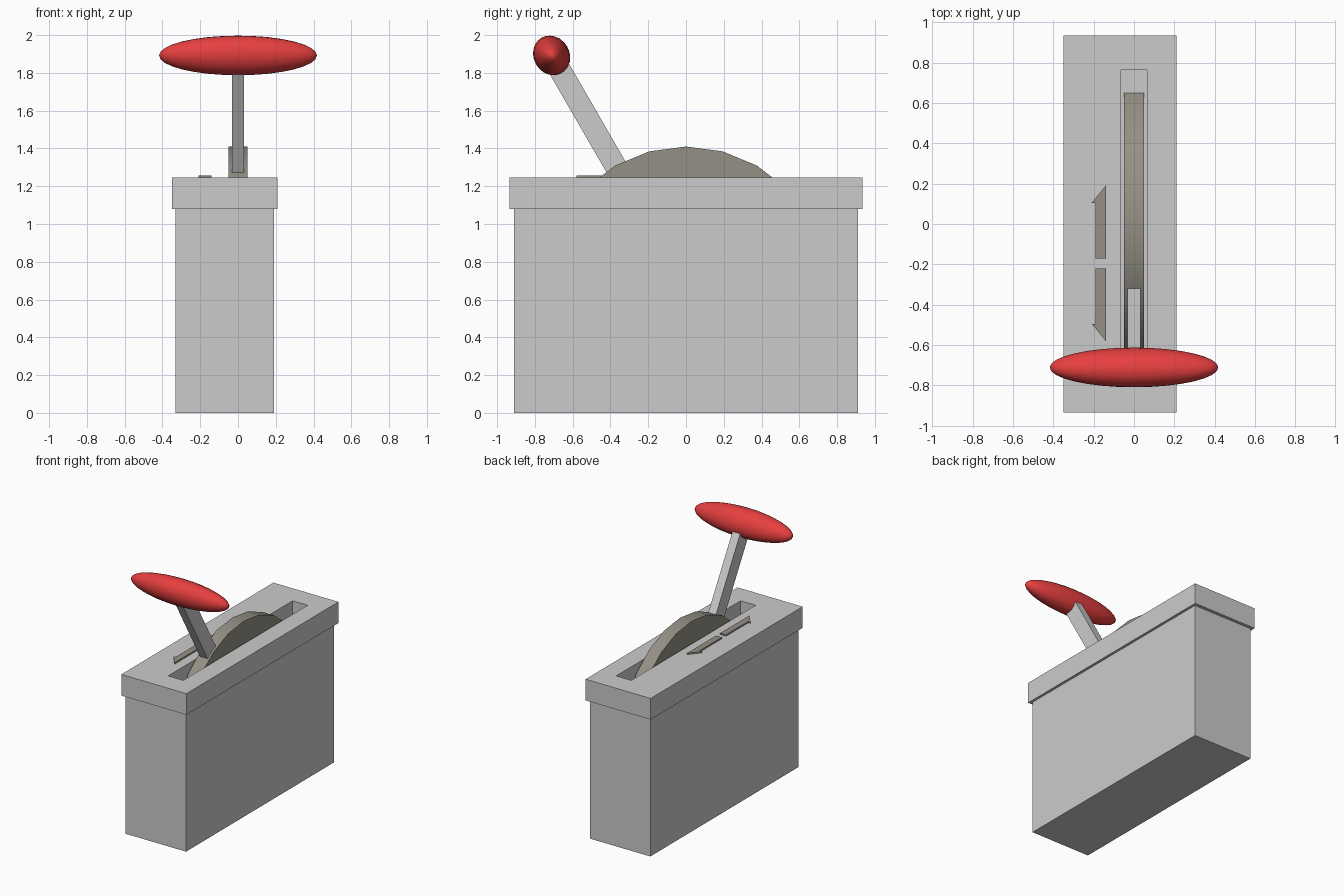
import bpy, bmesh, math
from mathutils import Matrix, Vector

if "Cube" in bpy.data.objects:
    bpy.data.objects.remove(bpy.data.objects["Cube"])

TOP, FLOOR = 1.245, 1.035      # cap surface and slot floor heights
HUB_Z, R = 0.66, 0.75          # pivot height and quadrant radius
TILT = math.radians(30)


def material(name, rgb):
    m = bpy.data.materials.new(name)
    m.diffuse_color = (*rgb, 1)
    m.use_nodes = True
    m.node_tree.nodes["Principled BSDF"].inputs["Base Color"].default_value = m.diffuse_color
    return m


def finish(bm, name, mat=None, smooth=None):
    bmesh.ops.recalc_face_normals(bm, faces=bm.faces)
    me = bpy.data.meshes.new(name)
    bm.to_mesh(me)
    bm.free()
    ob = bpy.data.objects.new(name, me)
    bpy.context.collection.objects.link(ob)
    if mat:
        me.materials.append(mat)
    if smooth:
        bpy.ops.object.select_all(action='DESELECT')
        ob.select_set(True)
        bpy.context.view_layer.objects.active = ob
        bpy.ops.object.shade_smooth_by_angle(angle=math.radians(smooth))
    return ob


def prism(name, pts, offset, mat=None, smooth=None):
    """Extrude a closed outline along offset."""
    bm = bmesh.new()
    face = bm.faces.new([bm.verts.new(p) for p in pts])
    ext = bmesh.ops.extrude_face_region(bm, geom=[face], use_keep_orig=True)
    bmesh.ops.translate(bm, vec=Vector(offset),
                        verts=[g for g in ext['geom'] if isinstance(g, bmesh.types.BMVert)])
    return finish(bm, name, mat, smooth)


bronze = material("dark_bronze", (0.3, 0.28, 0.235))
red = material("red_grip", (0.8, 0.05, 0.05))

# Housing: nested rectangles give the body, overhanging cap and recessed slot
rects = [(-0.33, 0.19, 0.91, 0), (-0.33, 0.19, 0.91, 1.08),
         (-0.35, 0.21, 0.935, 1.08), (-0.35, 0.21, 0.935, TOP),
         (-0.065, 0.065, 0.765, TOP), (-0.065, 0.065, 0.765, FLOOR)]
bm = bmesh.new()
rings = [[bm.verts.new(p) for p in ((x0, -y, z), (x1, -y, z), (x1, y, z), (x0, y, z))]
         for x0, x1, y, z in rects]
for a, b in zip(rings, rings[1:]):
    for i in range(4):
        j = (i + 1) % 4
        bm.faces.new((a[i], a[j], b[j], b[i]))
bm.faces.new(rings[0])
bm.faces.new(rings[-1])
finish(bm, "housing")

# Quadrant: arc segment rising out of the slot
angles = [math.radians(a) for a in range(-60, 61, 15)]
prism("quadrant", [(-0.05, R * math.sin(a), HUB_Z + R * math.cos(a)) for a in angles],
      (0.1, 0, 0), bronze, 30)

# Lever arm and grip lie on the radial line through the pivot
radial = Matrix.Translation((0, 0, HUB_Z)) @ Matrix.Rotation(TILT, 4, 'X')
bm = bmesh.new()
bmesh.ops.create_cube(bm, size=1, matrix=radial @ Matrix.Translation((0, 0, 1.05))
                      @ Matrix.Diagonal((0.066, 0.116, 0.7, 1)))
finish(bm, "lever_arm")

bm = bmesh.new()
bmesh.ops.create_uvsphere(bm, u_segments=24, v_segments=16, radius=1,
                          matrix=radial @ Matrix.Translation((0, 0, 1.423))
                          @ Matrix.Diagonal((0.418, 0.095, 0.108, 1))
                          @ Matrix.Rotation(math.pi / 2, 4, 'Y'))
finish(bm, "grip", red, 40)

# Direction arrows, mirrored about their common gap
arrow = [(-0.19, 0.025), (-0.14, 0.025), (-0.14, 0.385), (-0.21, 0.3), (-0.19, 0.3)]
for name, s in (("arrow_back", 1), ("arrow_front", -1)):
    prism(name, [(x, -0.195 + s * y, TOP - 0.005) for x, y in arrow], (0, 0, 0.016), bronze)
